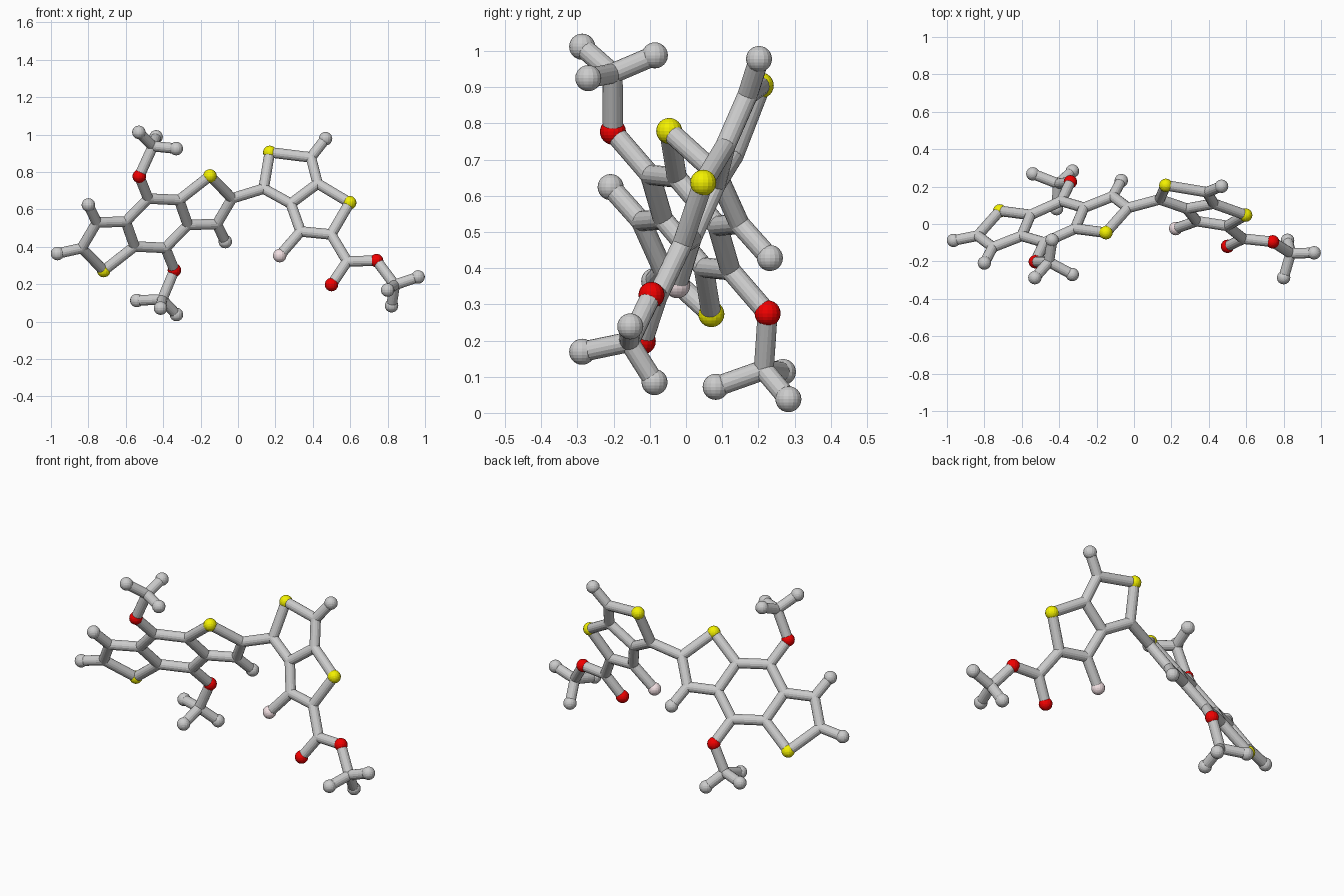
import bpy
from mathutils import Vector

if "Cube" in bpy.data.objects:
    bpy.data.objects.remove(bpy.data.objects["Cube"])

BALL_R, BOND_R, JOINT_R = 0.036, 0.028, 0.028


def material(name, rgb):
    m = bpy.data.materials.new(name)
    m.diffuse_color = (*rgb, 1)
    m.use_nodes = True
    m.node_tree.nodes["Principled BSDF"].inputs["Base Color"].default_value = m.diffuse_color
    return m


MATS = {"sulfur": material("yellow", (0.9, 0.88, 0.0)),
        "oxygen": material("red", (0.88, 0.0, 0.0)),
        "fluorine": material("pink", (0.9, 0.75, 0.77))}
RADII = {"carbon": JOINT_R}
atoms = {}


def atom(key, kind, pos):
    bpy.ops.mesh.primitive_uv_sphere_add(segments=16, ring_count=12,
                                         radius=RADII.get(kind, BALL_R), location=pos)
    ob = bpy.context.object
    ob.name = kind + "_atom_" + key
    if kind in MATS:
        ob.data.materials.append(MATS[kind])
    atoms[key] = Vector(pos)


def bond(a, b):
    p, q = atoms[a], atoms[b]
    d = q - p
    bpy.ops.mesh.primitive_cylinder_add(vertices=16, radius=BOND_R, depth=d.length,
                                        location=(p + q) / 2)
    ob = bpy.context.object
    ob.name = "bond_%s_%s" % (a, b)
    ob.rotation_euler = d.to_track_quat('Z', 'Y').to_euler()


def chain(text):
    keys = text.split()
    for a, b in zip(keys, keys[1:]):
        bond(a, b)


# Each flat ring system lies in a tilted plane y = f(x, z)
def left_plane(x, z):
    return 0.415 * x - 0.696 * z + 0.558


def right_plane(x, z):
    return -0.116 * x + 0.407 * z - 0.142


# Left three-ring core: half of it, repeated by point reflection
CX, CZ = -0.434, 0.526
half = {"s": ("sulfur", -0.718, 0.273), "c": ("carbon", -0.836, 0.393),
        "d": ("carbon", -0.755, 0.53), "e": ("carbon", -0.60, 0.535),
        "f": ("carbon", -0.553, 0.402), "g": ("carbon", -0.48, 0.658),
        "o": ("oxygen", -0.528, 0.777), "h": ("hydrogen", -0.80, 0.624)}
for key, (kind, x, z) in half.items():
    atom(key + "1", kind, (x, left_plane(x, z), z))
    x, z = 2 * CX - x, 2 * CZ - z
    atom(key + "2", kind, (x, left_plane(x, z), z))
for n in "12":
    chain(" ".join(k + n for k in "scdefs"))
    chain("e%s g%s o%s" % (n, n, n))
    chain("d%s h%s" % (n, n))
chain("g1 f2")
chain("g2 f1")
atom("end", "hydrogen", (-0.965, -0.088, 0.364))
chain("c1 end")

# Right two-ring unit with its side group
right = {"m": ("carbon", 0.137, 0.711), "s3": ("sulfur", 0.17, 0.905),
         "n": ("carbon", 0.39, 0.878), "nh": ("hydrogen", 0.468, 0.978),
         "p": ("carbon", 0.426, 0.738), "q": ("carbon", 0.282, 0.631),
         "r": ("carbon", 0.335, 0.482), "fl": ("fluorine", 0.223, 0.353),
         "t": ("carbon", 0.498, 0.466), "s4": ("sulfur", 0.597, 0.636),
         "u": ("carbon", 0.584, 0.322), "o4": ("oxygen", 0.50, 0.198),
         "o5": ("oxygen", 0.741, 0.326)}
for key, (kind, x, z) in right.items():
    atom(key, kind, (x, right_plane(x, z), z))
chain("c2 m s3 n p q m")
chain("q r t s4 p")
chain("n nh")
chain("r fl")
chain("t u o4")
chain("u o5")


# Three-pronged end groups, each hung from an oxygen
def methyl(key, oxygen, centre, prongs):
    atom(key, "carbon", centre)
    bond(oxygen, key)
    for i, p in enumerate(prongs):
        atom(key + str(i), "hydrogen", p)
        bond(key, key + str(i))


methyl("top_methyl", "o1", (-0.455, -0.203, 0.938),
       [(-0.53, -0.287, 1.012), (-0.438, -0.086, 0.988), (-0.33, -0.27, 0.925)])
methyl("bottom_methyl", "o2", (-0.405, 0.215, 0.119),
       [(-0.329, 0.283, 0.038), (-0.414, 0.082, 0.072), (-0.541, 0.268, 0.113)])
methyl("side_methyl", "o5", (0.838, -0.157, 0.196),
       [(0.963, -0.154, 0.239), (0.80, -0.287, 0.169), (0.821, -0.087, 0.085)])
